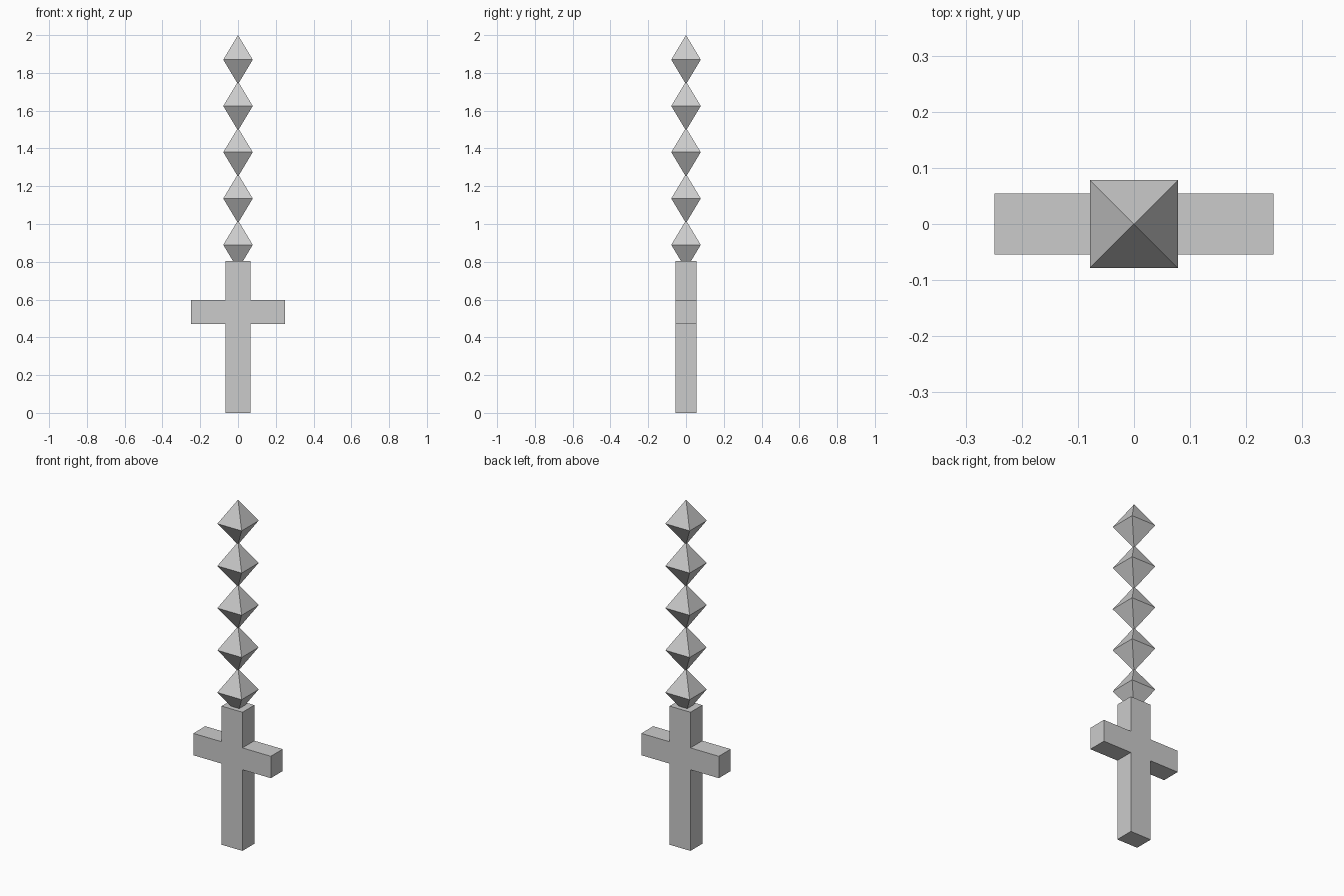
import bpy, bmesh, math
from mathutils import Matrix

if "Cube" in bpy.data.objects:
    bpy.data.objects.remove(bpy.data.objects["Cube"])


def finish(name, bm, location=(0, 0, 0)):
    bmesh.ops.recalc_face_normals(bm, faces=bm.faces[:])
    mesh = bpy.data.meshes.new(name)
    bm.to_mesh(mesh)
    bm.free()
    obj = bpy.data.objects.new(name, mesh)
    obj.location = location
    bpy.context.collection.objects.link(obj)
    return obj


# Cross: half profile mirrored in x, extruded through its depth
DEPTH = 0.109
half = [(0.067, 0), (0.067, 0.471), (0.249, 0.471),
        (0.249, 0.598), (0.067, 0.598), (0.067, 0.805)]
outline = half + [(-x, z) for x, z in reversed(half)]
bm = bmesh.new()
face = bm.faces.new([bm.verts.new((x, -DEPTH / 2, z)) for x, z in outline])
ext = bmesh.ops.extrude_face_region(bm, geom=[face], use_keep_orig=True)
moved = [g for g in ext["geom"] if isinstance(g, bmesh.types.BMVert)]
bmesh.ops.translate(bm, verts=moved, vec=(0, DEPTH, 0))
finish("cross", bm)

# Beads: two open four-sided pyramids welded base to base
HALF_W, HALF_H = 0.078, 0.13
TOP_Z, PITCH = 1.87, 0.245


def bead(name, z):
    bm = bmesh.new()
    for tilt in (0, math.pi):
        place = (Matrix.Rotation(tilt, 4, 'X')
                 @ Matrix.Translation((0, 0, HALF_H / 2))
                 @ Matrix.Rotation(math.pi / 4, 4, 'Z'))
        bmesh.ops.create_cone(bm, cap_ends=False, segments=4,
                              radius1=HALF_W * math.sqrt(2), radius2=0,
                              depth=HALF_H, matrix=place)
    bmesh.ops.remove_doubles(bm, verts=bm.verts[:], dist=0.0005)
    finish(name, bm, (0, 0, z))


# String of five beads stacked point to point above the cross
for i in range(5):
    bead(f"bead_{i + 1}", TOP_Z - i * PITCH)
